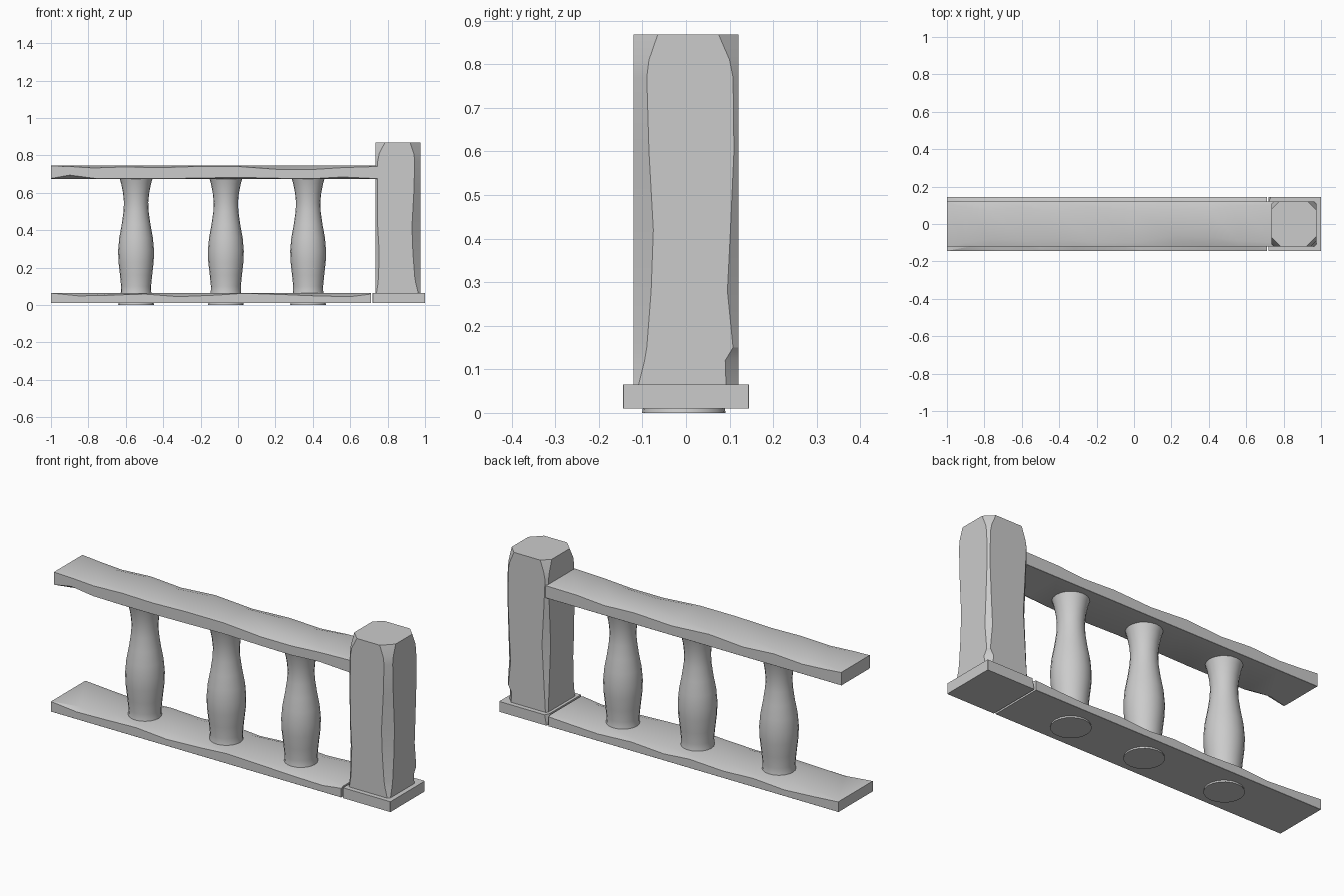
import bpy, bmesh, math

if "Cube" in bpy.data.objects:
    bpy.data.objects.remove(bpy.data.objects["Cube"])

def finish(bm, name, angle):
    bmesh.ops.recalc_face_normals(bm, faces=bm.faces)
    me = bpy.data.meshes.new(name)
    bm.to_mesh(me)
    bm.free()
    ob = bpy.data.objects.new(name, me)
    bpy.context.collection.objects.link(ob)
    bpy.ops.object.select_all(action='DESELECT')
    ob.select_set(True)
    bpy.context.view_layer.objects.active = ob
    bpy.ops.object.shade_smooth_by_angle(angle=math.radians(angle))
    return ob

def worn_beam(name, u0, u1, v0, v1, stations, place):
    """Loft a rectangle whose four corners are chipped by (cut_u, cut_v) at each station."""
    bm = bmesh.new()
    rings = []
    for t, cuts in stations:
        (a, b), (c, d), (e, f), (g, h) = [(max(p, .001), max(q, .001)) for p, q in cuts]
        pts = [(u0, v0 + b), (u0 + a, v0), (u1 - c, v0), (u1, v0 + d),
               (u1, v1 - f), (u1 - e, v1), (u0 + g, v1), (u0, v1 - h)]
        rings.append([bm.verts.new(place(t, u, v)) for u, v in pts])
    for r, s in zip(rings, rings[1:]):
        for i in range(8):
            j = (i + 1) % 8
            bm.faces.new((r[i], r[j], s[j], s[i]))
    bm.faces.new(rings[0])
    bm.faces.new(rings[-1])
    return finish(bm, name, 25)

def along_x(t, u, v):
    return (t, u, v)

def along_z(t, u, v):
    return (u, v, t)

N = (0, 0)

# bottom plank: upper edges worn unevenly (front cut, back cut)
base = [(-1, N, N), (-.85, (.03, .016), (.04, .012)), (-.68, (.06, .012), (.07, .022)),
        (-.5, (.02, .006), (.03, .01)), (-.32, (.05, .02), (.06, .018)),
        (-.12, (.04, .012), (.03, .008)), (.03, (.01, .002), (.05, .02)),
        (.22, (.03, .008), (.03, .008)), (.42, (.05, .016), (.06, .018)),
        (.6, (.05, .02), (.03, .01)), (.71, (.02, .006), (.02, .004))]
worn_beam("bottom_plank", -.145, .145, .01, .065,
          [(x, (N, N, b, f)) for x, f, b in base], along_x)

# hand rail: upper edges worn, front lower edge chipped (front, back, lower front)
rail = [(-1, N, N, (.01, .002)), (-.9, (.02, .004), (.03, .01), (.03, .02)),
        (-.77, (.04, .012), (.05, .018), (.01, .003)), (-.6, (.03, .006), (.03, .008), N),
        (-.42, (.04, .01), (.06, .02), N), (-.22, (.02, .004), (.03, .006), (.01, .004)),
        (0, (.02, .004), (.05, .02), (.02, .008)), (.22, (.06, .02), (.04, .01), (.01, .003)),
        (.4, (.05, .02), (.05, .018), N), (.56, (.03, .01), (.02, .006), (.02, .01)),
        (.745, (.02, .004), (.02, .004), N)]
worn_beam("hand_rail", -.12, .12, .675, .745,
          [(x, (l, N, b, f)) for x, f, b, l in rail], along_x)

# newel post: corner chips (front left, front right, back right, back left)
post = [(.06, .005, .01, .028, .01), (.12, .014, .025, .03, .012),
        (.15, .016, .03, .012, .015), (.28, .02, .04, .025, .022),
        (.42, .012, .045, .018, .03), (.6, .01, .035, .01, .02),
        (.77, .012, .03, .012, .012), (.81, .02, .035, .02, .02),
        (.868, .05, .055, .045, .04)]
worn_beam("newel_post", .735, .975, -.12, .12,
          [(z, [(c, c) for c in cs]) for z, *cs in post], along_z)

# plinth under the post
worn_beam("post_plinth", .72, 1, -.145, .145,
          [(.01, (N,) * 4), (.065, (N, N, N, (.012, .025)))], along_z)

# turned balusters
profile = [(.096, .003), (.09, .03), (.081, .07), (.08, .1), (.086, .16), (.094, .23),
           (.096, .29), (.09, .36), (.077, .43), (.067, .5), (.065, .55),
           (.07, .6), (.08, .65), (.089, .68)]
SEG = 20
for k, cx in enumerate((-.545, -.065, .375)):
    bm = bmesh.new()
    rings = [[bm.verts.new((cx + r * math.cos(i * math.tau / SEG),
                            -.005 + r * math.sin(i * math.tau / SEG), z))
              for i in range(SEG)] for r, z in profile]
    for r, s in zip(rings, rings[1:]):
        for i in range(SEG):
            j = (i + 1) % SEG
            bm.faces.new((r[i], r[j], s[j], s[i]))
    bm.faces.new(rings[0])
    bm.faces.new(rings[-1])
    for v in bm.verts:
        v.co.z = 0 if v.co.z < .004 else v.co.z
    finish(bm, f"baluster_{k + 1}", 40)
